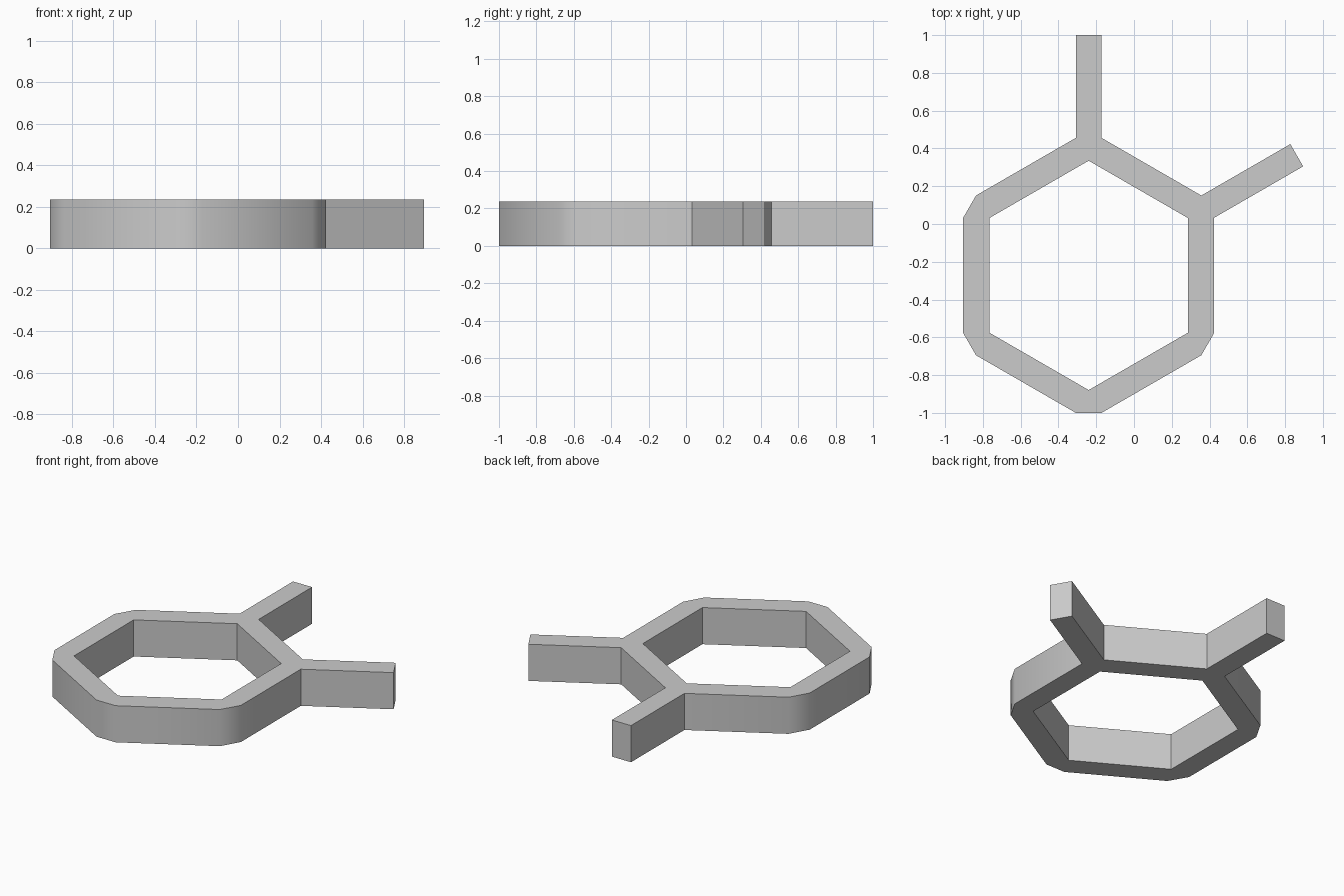
import bpy, bmesh
from math import radians
from mathutils import Matrix, Vector

cube = bpy.data.objects.get("Cube")
if cube:
    bpy.data.objects.remove(cube)

CENTRE = Vector((-0.24, -0.272, 0))
HALF_WIDTH = 0.068
INNER_RADIUS = 0.607
OUTER_RADIUS = 0.728
ARM_RADIUS = 1.272
HEIGHT = 0.236
ARM_CORNERS = (0, 1)          # corners at 30 and 90 degrees

grey = bpy.data.materials.new("Light grey")
grey.use_nodes = True
colour = (0.6, 0.6, 0.6, 1)
grey.diffuse_color = colour
grey.node_tree.nodes["Principled BSDF"].inputs["Base Color"].default_value = colour

bm = bmesh.new()


def corner_points(k):
    """Inner point and the two outer points of one hexagon corner."""
    turn = Matrix.Rotation(radians(30 + 60 * k), 3, "Z")

    def point(radius, side):
        return bm.verts.new(CENTRE + turn @ Vector((radius, side * HALF_WIDTH, 0)))

    points = [point(INNER_RADIUS, 0), point(OUTER_RADIUS, -1), point(OUTER_RADIUS, 1)]
    if k in ARM_CORNERS:
        # Straight arm leaving the corner
        bm.faces.new((points[1], point(ARM_RADIUS, -1), point(ARM_RADIUS, 1), points[2]))
    bm.faces.new(points)
    return points


# Hexagonal ring: a wedge at each corner, joined by straight bars
corners = [corner_points(k) for k in range(6)]
for k, (inner, _, outer) in enumerate(corners):
    next_inner, next_outer, _ = corners[(k + 1) % 6]
    bm.faces.new((inner, outer, next_outer, next_inner))

# Raise the flat outline into a solid
base = bm.faces[:]
raised = bmesh.ops.extrude_face_region(bm, geom=base, use_keep_orig=True)
top = [v for v in raised["geom"] if isinstance(v, bmesh.types.BMVert)]
bmesh.ops.translate(bm, verts=top, vec=(0, 0, HEIGHT))
bmesh.ops.recalc_face_normals(bm, faces=bm.faces[:])

mesh = bpy.data.meshes.new("hexagon_ring_with_arms")
bm.to_mesh(mesh)
bm.free()
mesh.materials.append(grey)
ring = bpy.data.objects.new("hexagon_ring_with_arms", mesh)
bpy.context.collection.objects.link(ring)

# Soften the shallow outer corners, keep the rest sharp
bpy.context.view_layer.objects.active = ring
ring.select_set(True)
bpy.ops.object.shade_smooth_by_angle(angle=radians(40))
